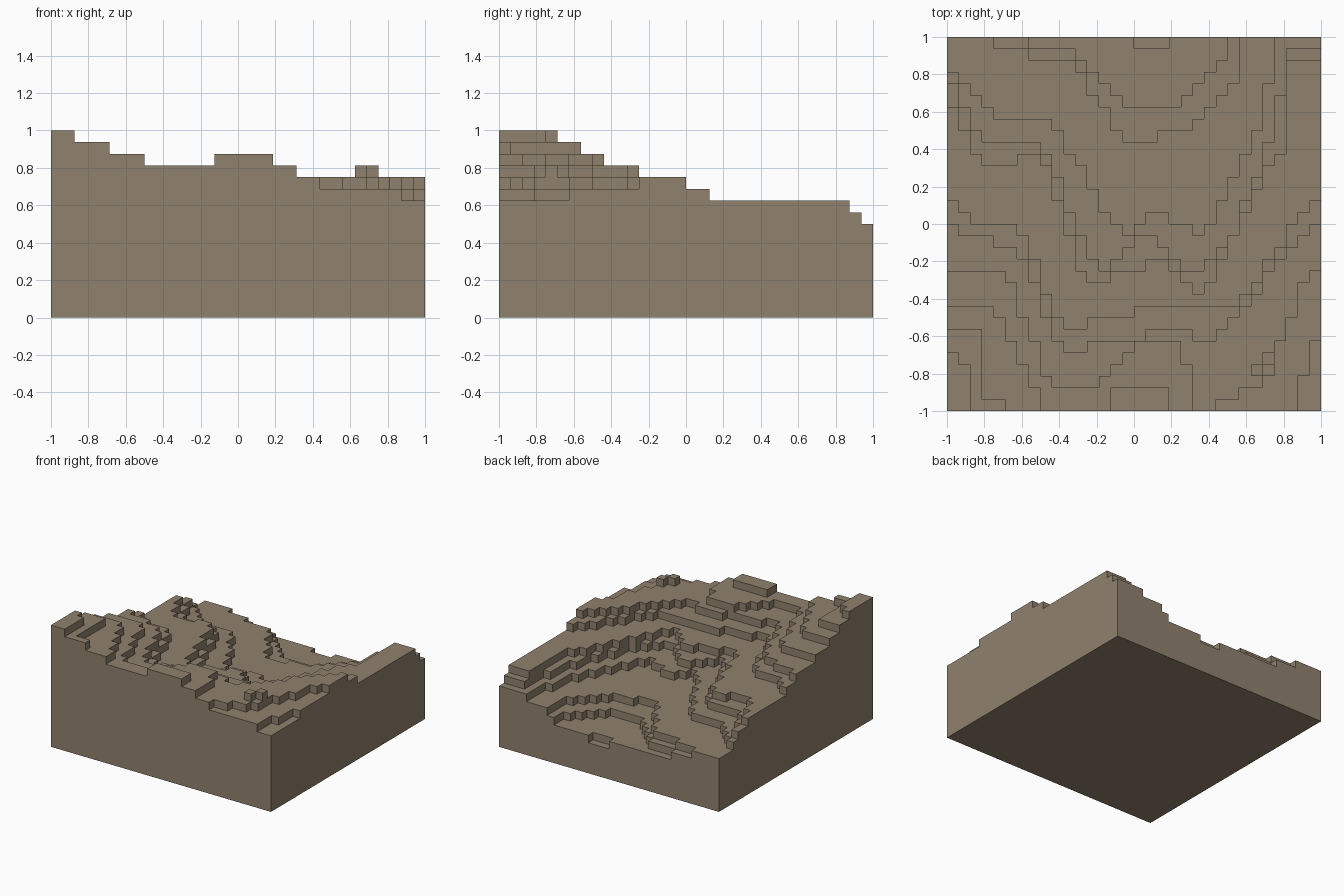
import bpy
import bmesh
from math import floor

CELLS = 32            # blocks along each side
STEP = 2 / CELLS      # size of one block
LOWEST = 4            # blocks under the lowest pocket

cube = bpy.data.objects.get("Cube")
if cube:
    bpy.data.objects.remove(cube, do_unlink=True)

earth = bpy.data.materials.new("earth brown")
earth.use_nodes = True
earth.diffuse_color = (0.28, 0.22, 0.155, 1)
shader = earth.node_tree.nodes["Principled BSDF"]
shader.inputs["Base Color"].default_value = earth.diffuse_color


def edge_row(path, column, outside):
    """Row of a terrace edge at the middle of a column, snapped to blocks."""
    middle = column + 0.5
    for (x0, y0), (x1, y1) in zip(path, path[1:]):
        if x0 < middle < x1:
            return floor(y0 + (y1 - y0) * (middle - x0) / (x1 - x0) + 0.5)
    return outside


heights = {(c, r): LOWEST for c in range(CELLS) for r in range(CELLS)}


def raise_terrace(level, back, front=(), outside=CELLS):
    """Lift every cell between the back and front edge of a terrace."""
    for c, r in heights:
        if edge_row(back, c, outside) <= r < edge_row(front, c, CELLS):
            heights[c, r] = level


def raise_mound(level, columns, rows):
    for c in columns:
        for r in rows:
            heights[c, r] = max(heights[c, r], level)


# Valley floor: each terrace surrounds a hollow open to the back
raise_terrace(5, [(16, 1), (19, 1)], outside=0)
raise_terrace(6, [(7, 1), (11, 1), (15, 6), (20, 6), (24, 1)], outside=0)
raise_terrace(7, [(4, 1), (11, 2), (15, 9), (20, 8), (25, 3)], outside=0)
raise_terrace(8, [(0, 2), (4, 7), (9, 7), (15, 17), (18, 15), (22, 17), (27, 7), (28, 1)],
              outside=0)

# Valley sides: terraces running from the left edge to the right edge
raise_terrace(9, [(0, 3), (3, 9), (8, 9), (13, 20), (17, 17), (21, 20), (24, 18),
                  (28, 8), (29, 1), (32, 1)])
raise_terrace(10, [(0, 5), (3, 11), (8, 10), (12, 21), (18, 19), (22, 22), (27, 12),
                   (29, 9), (29, 2), (32, 2)])
raise_terrace(11, [(0, 13), (2, 16), (6, 16), (10, 25), (18, 23), (25, 23), (31, 14), (32, 14)],
              front=[(30, 30), (32, 25)])
raise_terrace(12, [(0, 16), (6, 18), (10, 27), (19, 25), (23, 26), (31, 16), (32, 16)],
              front=[(23, 31), (27, 30), (31, 20), (32, 20)])

# High ground climbing to the front left corner
raise_terrace(13, [(0, 20), (5, 20), (9, 30), (13, 30), (16, 26), (20, 26), (21, 30)])
raise_terrace(14, [(0, 23), (4, 23), (8, 31)])
raise_terrace(15, [(0, 25), (3, 25), (3, 31), (5, 31)])
raise_terrace(16, [(0, 26), (2, 29)])

# Mound on the front edge and small knoll on the front right slope
raise_mound(14, range(14, 19), range(30, CELLS))
raise_mound(13, [26], [28])
raise_mound(13, [27], [27])


def build_terrain():
    bm = bmesh.new()
    verts = {}

    def quad(*corners):
        for c, r, h in corners:
            if (c, r, h) not in verts:
                verts[c, r, h] = bm.verts.new((c * STEP - 1, 1 - r * STEP, h * STEP))
        bm.faces.new([verts[corner] for corner in corners])

    for (c, r), top in heights.items():
        # Flat block top and underside
        ring = [(c, r + 1), (c + 1, r + 1), (c + 1, r), (c, r)]
        quad(*[(x, y, top) for x, y in ring])
        quad(*[(x, y, 0) for x, y in reversed(ring)])
        # Walls down to any lower neighbour, or to the ground at the border
        neighbours = [(c, r + 1), (c + 1, r), (c, r - 1), (c - 1, r)]
        for i, neighbour in enumerate(neighbours):
            p, q = ring[i], ring[(i + 1) % len(ring)]
            for h in range(heights.get(neighbour, 0), top):
                quad((*p, h), (*q, h), (*q, h + 1), (*p, h + 1))

    mesh = bpy.data.meshes.new("terraced_terrain")
    bm.to_mesh(mesh)
    bm.free()
    mesh.materials.append(earth)
    terrain = bpy.data.objects.new("terraced_terrain", mesh)
    bpy.context.collection.objects.link(terrain)


build_terrain()
